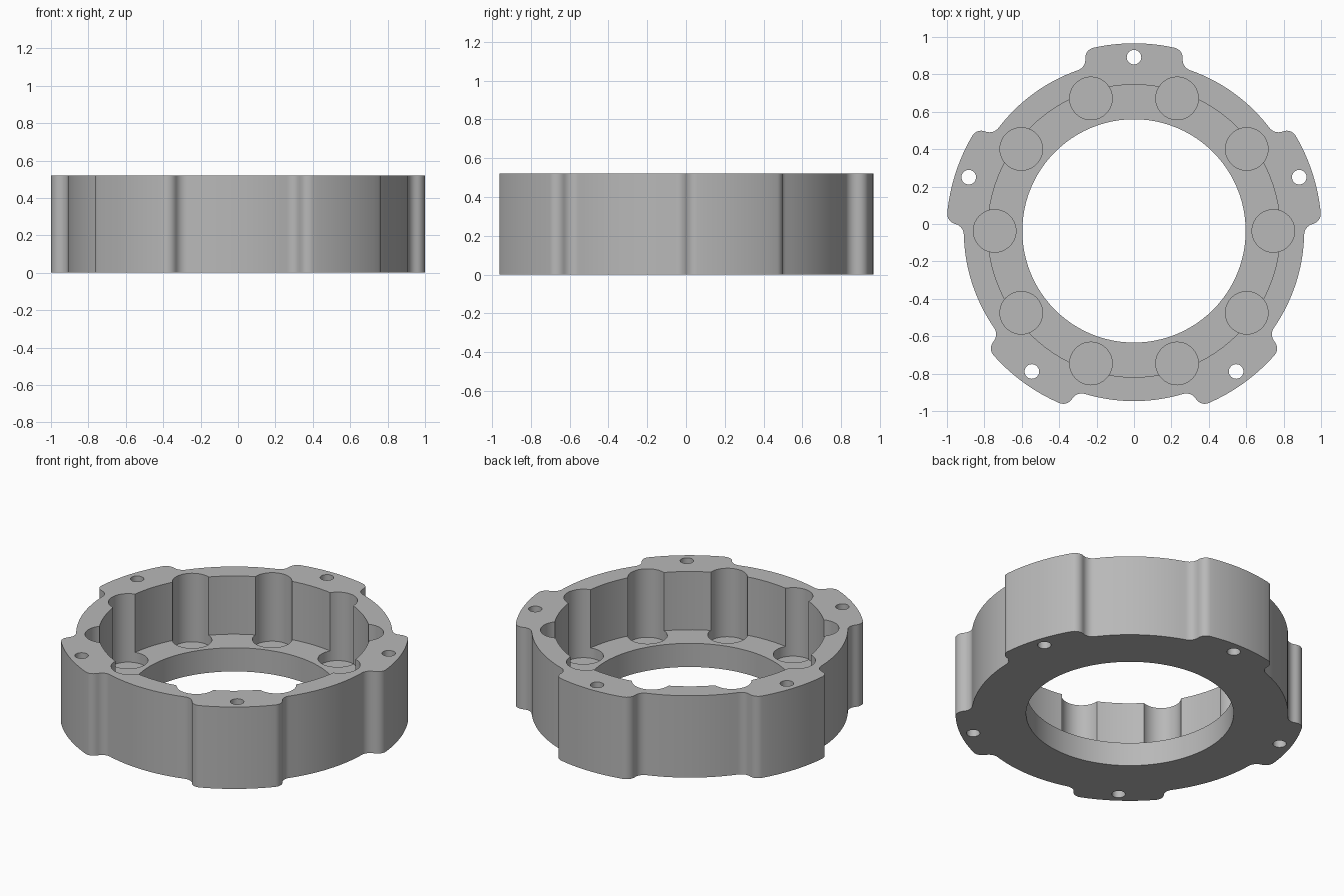
import bpy
import bmesh
from math import sin, cos, asin, sqrt, pi, radians

HEIGHT = 0.52
CENTRE_Y = -0.037        # ring axis, offset because the five lugs are not symmetric in y
RING_R, LUG_R = 0.91, 1.003
LUG_HALF_WIDTH = 0.26
ROUND_R, FILLET_R = 0.055, 0.06

if "Cube" in bpy.data.objects:
    bpy.data.objects.remove(bpy.data.objects["Cube"], do_unlink=True)

metal = bpy.data.materials.new("grey_metal")
metal.use_nodes = True
grey = (0.48, 0.48, 0.48, 1)
metal.diffuse_color = grey
metal.node_tree.nodes["Principled BSDF"].inputs["Base Color"].default_value = grey


def arc(cx, cy, r, start, end, n):
    """Points on an arc; angles are clockwise from +y."""
    steps = [start + (end - start) * i / n for i in range(n + 1)]
    return [(cx + r * sin(a), cy + r * cos(a)) for a in steps]


def prism(name, points, z0, z1):
    """Extrude a closed outline from z0 to z1."""
    bm = bmesh.new()
    face = bm.faces.new([bm.verts.new((x, y + CENTRE_Y, z0)) for x, y in points])
    new = bmesh.ops.extrude_face_region(bm, geom=[face])["geom"]
    top = [v for v in new if isinstance(v, bmesh.types.BMVert)]
    bmesh.ops.translate(bm, verts=top, vec=(0, 0, z1 - z0))
    bmesh.ops.recalc_face_normals(bm, faces=bm.faces)
    mesh = bpy.data.meshes.new(name)
    bm.to_mesh(mesh)
    bm.free()
    mesh.materials.append(metal)
    obj = bpy.data.objects.new(name, mesh)
    bpy.context.collection.objects.link(obj)
    return obj


def half_lug():
    """Outline from the lug centre line to the middle of the next gap."""
    round_x = LUG_HALF_WIDTH - ROUND_R
    round_d = LUG_R - ROUND_R
    fillet_x = LUG_HALF_WIDTH + FILLET_R
    fillet_d = RING_R + FILLET_R
    a_round, a_fillet = asin(round_x / round_d), asin(fillet_x / fillet_d)
    pts = arc(0, 0, LUG_R, 0, a_round, 6)
    pts += arc(round_x, sqrt(round_d**2 - round_x**2), ROUND_R, a_round, pi / 2, 8)[1:]
    pts += arc(fillet_x, sqrt(fillet_d**2 - fillet_x**2), FILLET_R,
               -pi / 2, a_fillet - pi, 8)
    pts += arc(0, 0, RING_R, a_fillet, pi / 5, 8)[1:]
    return pts


# Housing body: one lug, mirrored and repeated five times
half = half_lug()
lug = [(-x, y) for x, y in reversed(half[1:])] + half[:-1]
outline = []
for k in range(5):
    a = k * 2 * pi / 5
    outline += [(x * cos(a) + y * sin(a), y * cos(a) - x * sin(a)) for x, y in lug]
housing = prism("ring_housing", outline, 0, HEIGHT)


def cut(x, y, r, z0, n):
    """Bore a round hole from above down to z0."""
    cutter = prism("bore_cutter", arc(x, y, r, 0, 2 * pi, n)[:-1], z0, HEIGHT + 0.1)
    cutter.hide_render = True
    mod = housing.modifiers.new("bore", "BOOLEAN")
    mod.operation = "DIFFERENCE"
    mod.solver = "EXACT"
    mod.object = cutter
    bpy.context.view_layer.objects.active = housing
    bpy.ops.object.modifier_apply(modifier=mod.name)
    bpy.data.objects.remove(cutter, do_unlink=True)


# Central bore and wider recess above the ledge
cut(0, 0, 0.597, -0.1, 96)
cut(0, 0, 0.782, 0.15, 96)

# Ten round pockets sunk a little below the ledge
for k in range(10):
    a = radians(18 + 36 * k)
    cut(0.745 * sin(a), 0.745 * cos(a), 0.114, 0.085, 40)

# Bolt holes through the lugs
for k in range(5):
    a = radians(72 * k)
    cut(0.929 * sin(a), 0.929 * cos(a), 0.039, -0.1, 24)

# Smooth curved walls, crisp edges
bpy.ops.object.select_all(action="DESELECT")
housing.select_set(True)
bpy.context.view_layer.objects.active = housing
bpy.ops.object.shade_smooth_by_angle(angle=radians(30))
